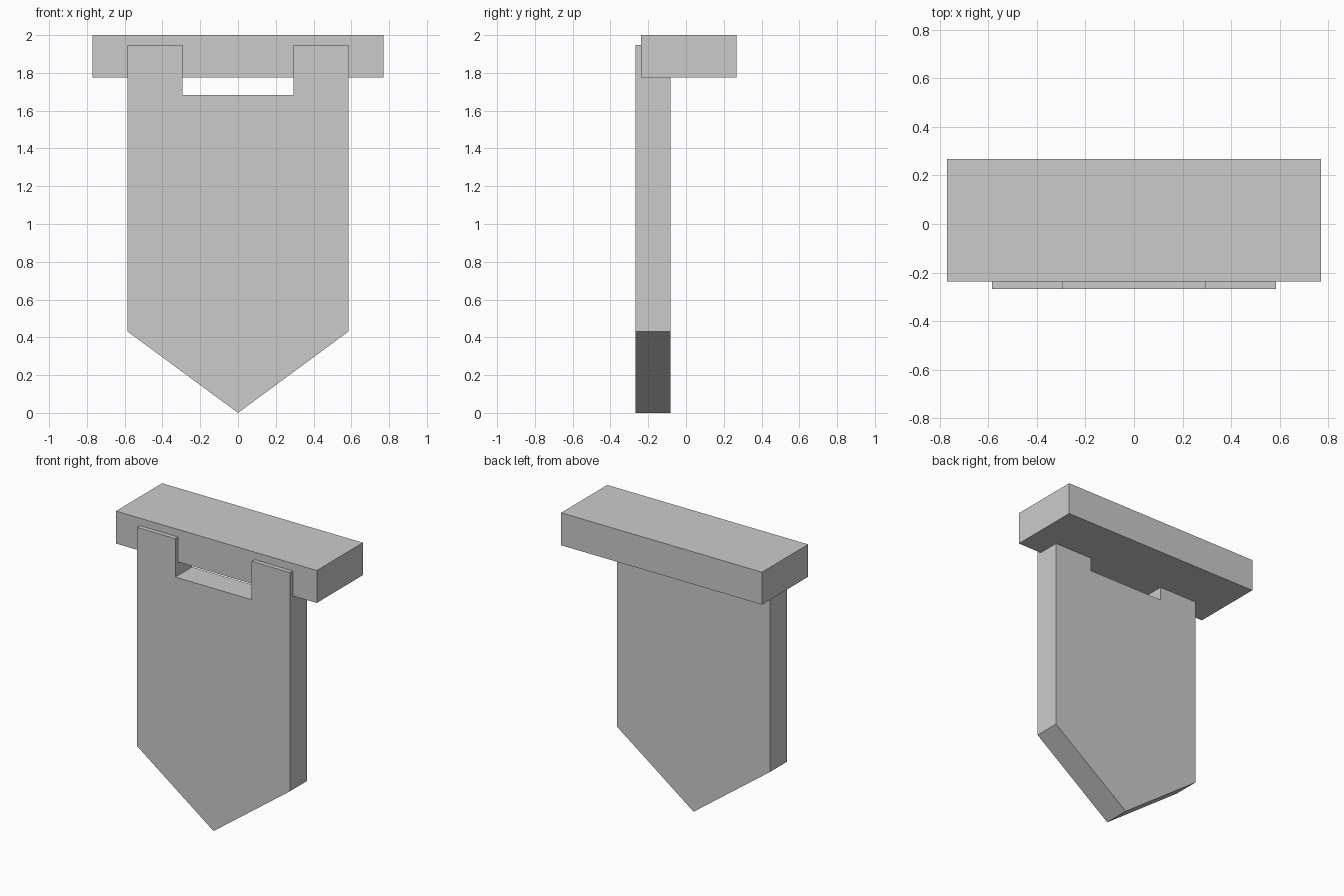
import bpy
import bmesh

cube = bpy.data.objects.get("Cube")
if cube:
    bpy.data.objects.remove(cube, do_unlink=True)

# Plain grey material shared by both parts
grey = bpy.data.materials.new("plain grey")
grey.use_nodes = True
grey.diffuse_color = (0.6, 0.6, 0.6, 1)
grey.node_tree.nodes["Principled BSDF"].inputs["Base Color"].default_value = (0.6, 0.6, 0.6, 1)


def slab(name, outline, front, back):
    """Extrude an x-z outline from front to back along y."""
    bm = bmesh.new()
    face = bm.faces.new([bm.verts.new((x, front, z)) for x, z in outline])
    result = bmesh.ops.extrude_face_region(bm, geom=[face])
    moved = [g for g in result["geom"] if isinstance(g, bmesh.types.BMVert)]
    bmesh.ops.translate(bm, verts=moved, vec=(0, back - front, 0))
    bmesh.ops.recalc_face_normals(bm, faces=bm.faces)
    mesh = bpy.data.meshes.new(name)
    bm.to_mesh(mesh)
    bm.free()
    mesh.materials.append(grey)
    obj = bpy.data.objects.new(name, mesh)
    bpy.context.collection.objects.link(obj)
    return obj


def mirrored(half):
    """Complete a right-hand outline across x = 0."""
    return half + [(-x, z) for x, z in reversed(half) if x > 0]


# Crossbar block
slab("crossbar", mirrored([(0.77, 1.775), (0.77, 2.0)]), -0.237, 0.268)

# Hanging banner with pointed foot and two tabs reaching into the crossbar
slab("banner", mirrored([(0, 0), (0.586, 0.432), (0.586, 1.948),
                         (0.293, 1.948), (0.293, 1.682)]), -0.268, -0.083)
